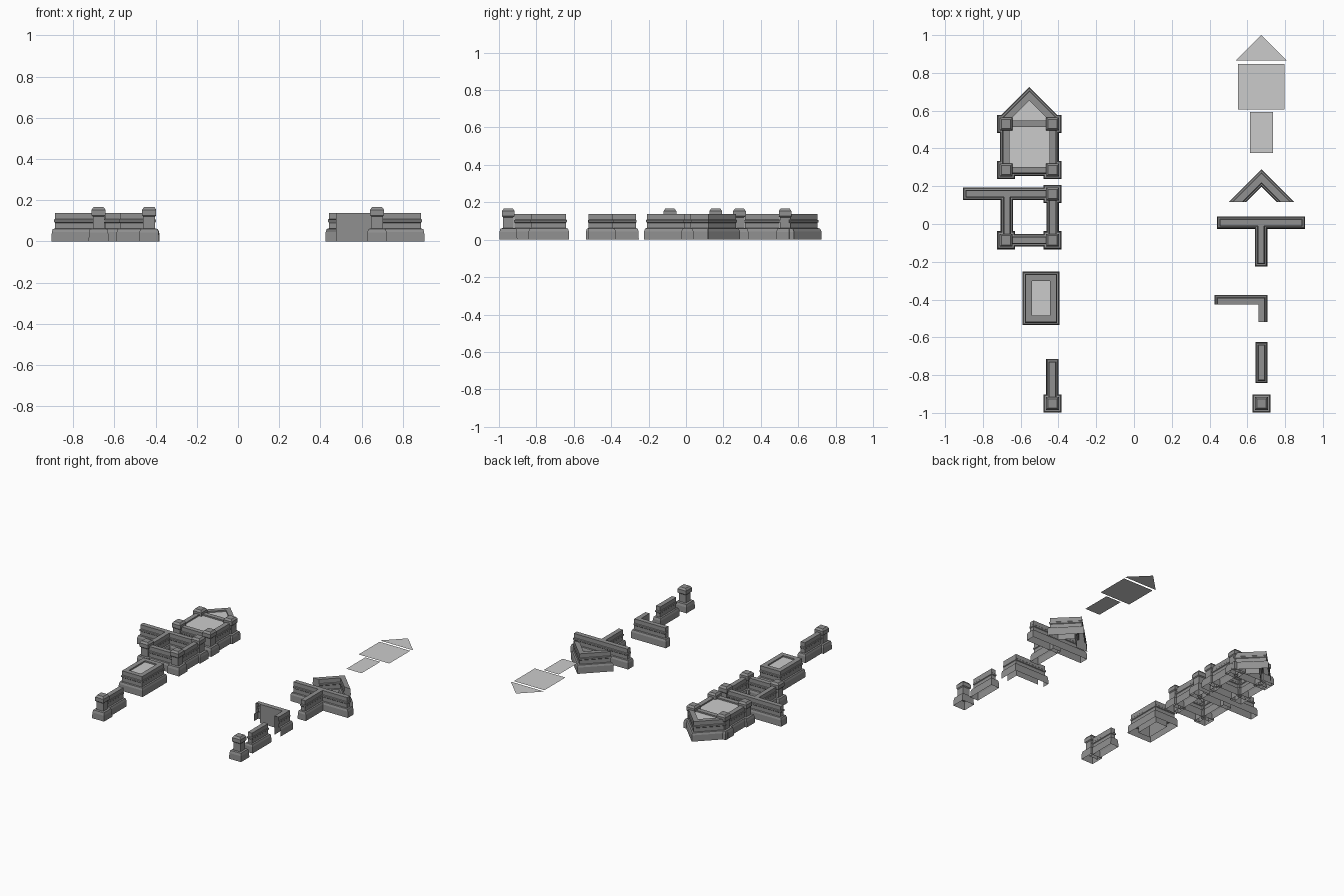
import bpy, bmesh, math

if "Cube" in bpy.data.objects:
    bpy.data.objects.remove(bpy.data.objects["Cube"])

stone = bpy.data.materials.new("dark_stone")
stone.diffuse_color = (0.28, 0.28, 0.28, 1)
stone.use_nodes = True
stone.node_tree.nodes["Principled BSDF"].inputs["Base Color"].default_value = stone.diffuse_color

# (offset from centre line, height) cross-sections
WALL = [(.033, 0), (.032, .045), (.027, .06), (.017, .062), (.017, .09), (.021, .094),
        (.021, .104), (.017, .108), (.017, .138)]
POST = [(.048, 0), (.047, .042), (.042, .06), (.028, .062), (.028, .12), (.034, .126),
        (.034, .153), (.024, .167)]
R2 = math.sqrt(2)
PLANE_Z = .128


def loft(name, jobs, skip=()):
    """Stack offset outlines into an open-bottomed moulded shell."""
    bm = bmesh.new()
    for profile, ring in jobs:
        rows = [[bm.verts.new((x, y, z)) for x, y in ring(d)] for d, z in profile]
        n = len(rows[0])
        for a, b in zip(rows, rows[1:]):
            for i in range(n):
                if i not in skip:
                    j = (i + 1) % n
                    bm.faces.new((a[i], a[j], b[j], b[i]))
        bm.faces.new(rows[-1])
    me = bpy.data.meshes.new(name)
    bm.to_mesh(me)
    bm.free()
    me.materials.append(stone)
    return me


def put(name, me, x, y, z=0, turn=0):
    ob = bpy.data.objects.new(name, me)
    ob.location = (x, y, z)
    ob.rotation_euler.z = math.radians(turn)
    bpy.context.collection.objects.link(ob)


def bar(cx, cy, hx, hy):
    """Outline of a straight run whose base reaches hx, hy from its centre."""
    def ring(d):
        a, b = hx - .033 + d, hy - .033 + d
        return [(cx - a, cy - b), (cx + a, cy - b), (cx + a, cy + b), (cx - a, cy + b)]
    return ring


def chevron(d):
    """45 degree corner, outer apex at origin, ends cut along x."""
    top, low, y0 = (d - .033) * R2, (-d - .033) * R2, -.173
    return [(0, top), (y0 - top, y0), (y0 - low, y0), (0, low), (low - y0, y0), (top - y0, y0)]


def corner(d):
    """Half of a planter: moulded outside, flat inside."""
    x, y, t, e = .1085, .0645, .017, .0475
    return [(-x - d, e), (-x + t, e), (x - t, e), (x - t, -e), (x + d, -e), (x + d, y + d), (-x - d, y + d)]


def flat(name, pts):
    me = bpy.data.meshes.new(name)
    me.from_pydata([(x, y, 0) for x, y in pts], [], [tuple(range(len(pts)))])
    return me


# Shared kit meshes
post = loft("post", [(POST, bar(0, 0, .033, .033))])
wall = loft("wall", [(WALL, bar(0, 0, .033, .1085))])
tee = loft("tee_wall", [(WALL, bar(0, 0, .2325, .033)), (WALL, bar(0, -.1165, .033, .116))])
gable = loft("chevron_wall", [(WALL, chevron)])
half = loft("planter_half", [(WALL, corner)], skip=(0, 3))
bed = flat("planter_fill", [(-.061, -.1085), (.061, -.1085), (.061, .1085), (-.061, .1085)])
square = flat("square_fill", [(-.124, -.121), (.124, -.121), (.124, .121), (-.124, .121)])
tri = flat("triangle_fill", [(-.135, 0), (.135, 0), (0, .134)])

# Loose pieces, right column
put("post_loose", post, .675, -.95)
put("wall_loose", wall, .675, -.734)
put("planter_half_loose", half, .5665, -.4725)
put("tee_loose", tee, .6725, .0075)
put("chevron_loose", gable, .675, .29)
put("bed_loose", bed, .674, .484, PLANE_Z)
put("square_loose", square, .674, .727, PLANE_Z)
put("triangle_loose", tri, .674, .866, PLANE_Z)

# Assembled post and wall
put("post_end", post, -.432, -.95)
put("wall_end", wall, -.432, -.8235)

# Assembled planter
for t in (90, 270):
    put("planter_side", half, -.4925, -.394, 0, t)
put("planter_bed", bed, -.4925, -.394, PLANE_Z)

# Assembled open square with tee
XL, XR = -.677, -.431
XM = (XL + XR) / 2
put("tee_joined", tee, -.6725, .16)
put("square_wall_right", wall, XR, .037)
put("square_wall_front", wall, XM, -.086, 0, 90)
for x, y in ((XR, .159), (XL, -.086), (XR, -.086)):
    put("square_post", post, x, y)

# Assembled pointed enclosure
for x in (XL, XR):
    put("enclosure_wall_side", wall, x, .408)
    for y in (.286, .53):
        put("enclosure_post", post, x, y)
for y in (.286, .53):
    put("enclosure_wall_cross", wall, XM, y, 0, 90)
put("enclosure_chevron", gable, XM, .725)
put("enclosure_square_fill", square, XM, .408, PLANE_Z)
put("enclosure_triangle_fill", tri, XM, .54, PLANE_Z)

# Consistent outward normals on the moulded shells
for me in (post, wall, tee, gable, half):
    bm = bmesh.new()
    bm.from_mesh(me)
    bmesh.ops.recalc_face_normals(bm, faces=bm.faces)
    bm.to_mesh(me)
    bm.free()
